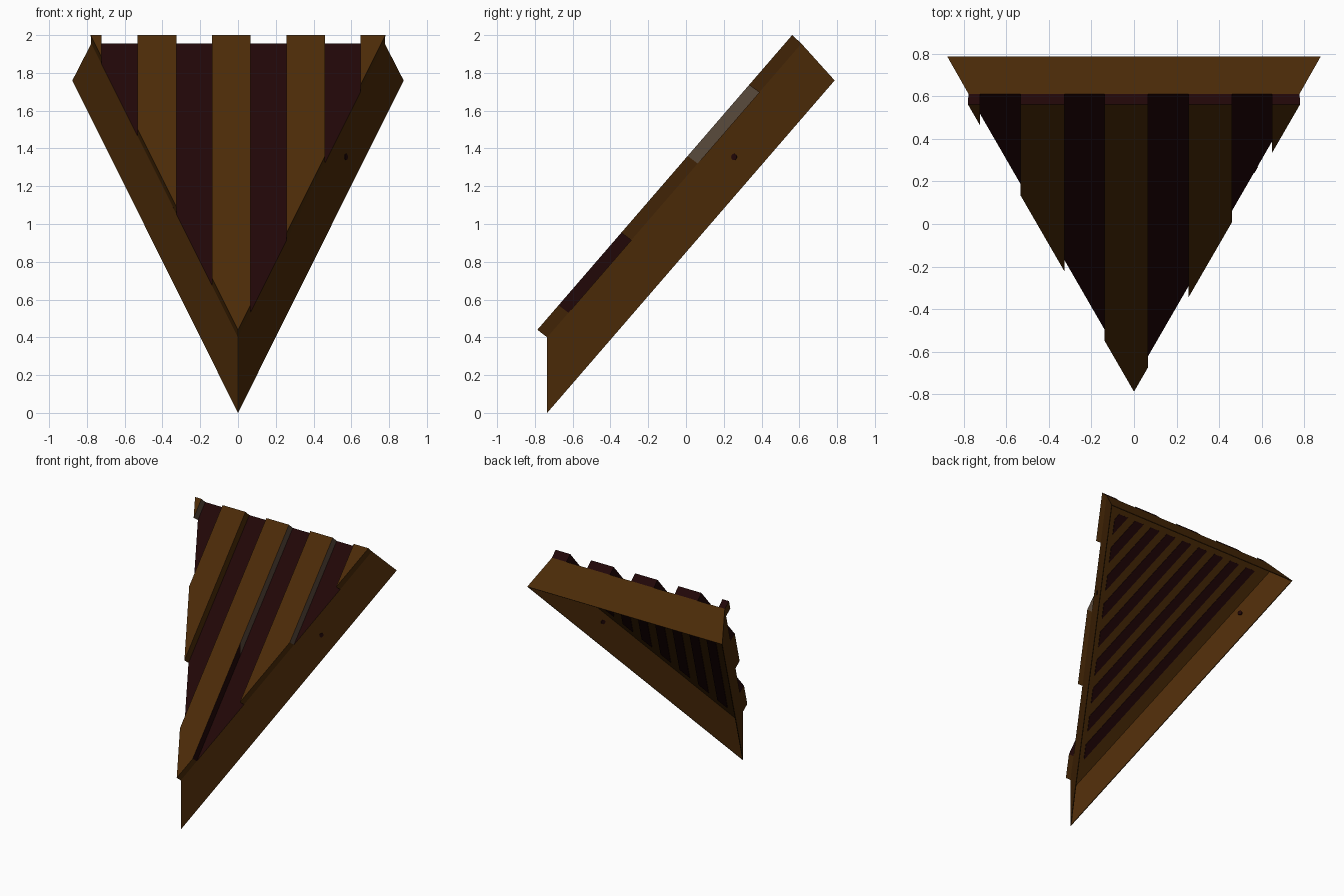
import bpy, bmesh, math
from mathutils import Vector

if "Cube" in bpy.data.objects:
    bpy.data.objects.remove(bpy.data.objects["Cube"])


def material(name, rgb):
    m = bpy.data.materials.new(name)
    m.diffuse_color = (*rgb, 1)
    m.use_nodes = True
    m.node_tree.nodes["Principled BSDF"].inputs["Base Color"].default_value = m.diffuse_color
    return m


BROWN = material("brown wood", (0.072, 0.024, 0.0025))
DARK = material("dark red wood", (0.0150, 0.0020, 0.0022))
GREY = material("grey wood", (0.102, 0.069, 0.045))
MATS = [BROWN, DARK, GREY]


# Triangles: tip, right corner, left corner
def tri(tip_y, tip_z, x, y, z):
    return [Vector((0, tip_y, tip_z)), Vector((x, y, z)), Vector((-x, y, z))]


BACK = tri(-0.735, 0.0, 0.877, 0.787, 1.76)
DECK = tri(-0.735, 0.40, 0.777, 0.611, 1.955)
RAISED = tri(-0.787, 0.44, 0.78, 0.562, 2.0)
UP = (DECK[1] - DECK[0]).cross(DECK[2] - DECK[0]).normalized()


def inset(t, k):
    """Shrink a triangle about its incentre."""
    c = t[0].lerp((t[1] + t[2]) / 2, 0.74)
    return [c + (p - c) * k for p in t]


def finish(bm, name, rule):
    bmesh.ops.recalc_face_normals(bm, faces=bm.faces)
    bm.normal_update()
    for f in bm.faces:
        f.material_index = rule(f)
    me = bpy.data.meshes.new(name)
    bm.to_mesh(me)
    bm.free()
    for m in MATS:
        me.materials.append(m)
    ob = bpy.data.objects.new(name, me)
    bpy.context.collection.objects.link(ob)
    return ob


def loft(*rings):
    """Closed solid through a series of point rings."""
    bm = bmesh.new()
    loops = [[bm.verts.new(p) for p in r] for r in rings]
    bm.faces.new(loops[0][::-1])
    bm.faces.new(loops[-1])
    n = len(loops[0])
    for a, b in zip(loops, loops[1:]):
        for i in range(n):
            j = (i + 1) % n
            bm.faces.new((a[i], a[j], b[j], b[i]))
    return bm


def cut(bm, co, no, cap=True):
    """Split at a plane; with cap, drop the far part and close the hole."""
    geom = bm.verts[:] + bm.edges[:] + bm.faces[:]
    r = bmesh.ops.bisect_plane(bm, geom=geom, dist=1e-5, plane_co=co,
                               plane_no=no, clear_outer=cap)
    if cap:
        edges = [e for e in r["geom_cut"] if isinstance(e, bmesh.types.BMEdge)]
        bmesh.ops.holes_fill(bm, edges=edges, sides=0)


# Three-sided frame, hollow from the back, with dark sunken boards in front
under = [b.lerp(d, 0.72) for b, d in zip(BACK, DECK)]
pocket = inset(under, 0.988)
bm = loft(DECK, BACK, inset(BACK, 0.99), pocket)
finish(bm, "frame", lambda f: 1 if f.normal.dot(UP) > 0.9 else 0)


# Raised boards
def board_rule(side, low_dark):
    def rule(f):
        n = f.normal
        if n.x < -0.99:
            return 1
        if n.x > 0.99:
            return 1 if low_dark and f.calc_center_median().y < -0.06 else side
        return 1 if n.y > 0.3 else 0     # top ends are dark
    return rule


BOARDS = [(None, -0.722, 2), (-0.532, -0.326, 0), (-0.138, 0.065, 2),
          (0.257, 0.46, 2), (0.648, None, 2)]
for i, (x0, x1, side) in enumerate(BOARDS):
    bm = loft(DECK, RAISED)
    if x0 is not None:
        cut(bm, (x0, 0, 0), (-1, 0, 0))
    if x1 is not None:
        cut(bm, (x1, 0, 0), (1, 0, 0))
    middle = i == 2
    if middle:
        cut(bm, (0, -0.06, 0), (0, 1, 0), cap=False)
    finish(bm, f"raised_board_{i + 1}", board_rule(side, middle))

# Dark stripes on the underside, parallel to the left edge
tip, right, left = inset(pocket, 0.87)
COUNT = 9
for i in range(COUNT):
    t0, t1 = (i + 0.22) / COUNT, (i + 0.76) / COUNT
    quad = [tip.lerp(right, t0), tip.lerp(right, t1),
            left.lerp(right, t1), left.lerp(right, t0)]
    bm = loft([p - UP * 0.004 for p in quad], [p + UP * 0.002 for p in quad])
    finish(bm, f"underside_stripe_{i + 1}", lambda f: 1)


# Small dark knots: through the right wall, and inside the left wall
def knot(name, s, y, z, shift):
    out = Vector((s * math.cos(math.pi / 6), -0.5, 0))
    bm = bmesh.new()
    bmesh.ops.create_cone(bm, cap_ends=True, segments=12, radius1=0.017,
                          radius2=0.017, depth=0.016)
    ob = finish(bm, name, lambda f: 1)
    ob.location = Vector((s * 0.577 * (y + 0.735), y, z)) - out * shift
    ob.rotation_euler = out.to_track_quat('Z', 'Y').to_euler()


knot("right_knot", 1, 0.255, 1.355, 0.005)
knot("left_knot", -1, 0.43, 1.56, 0.009)
